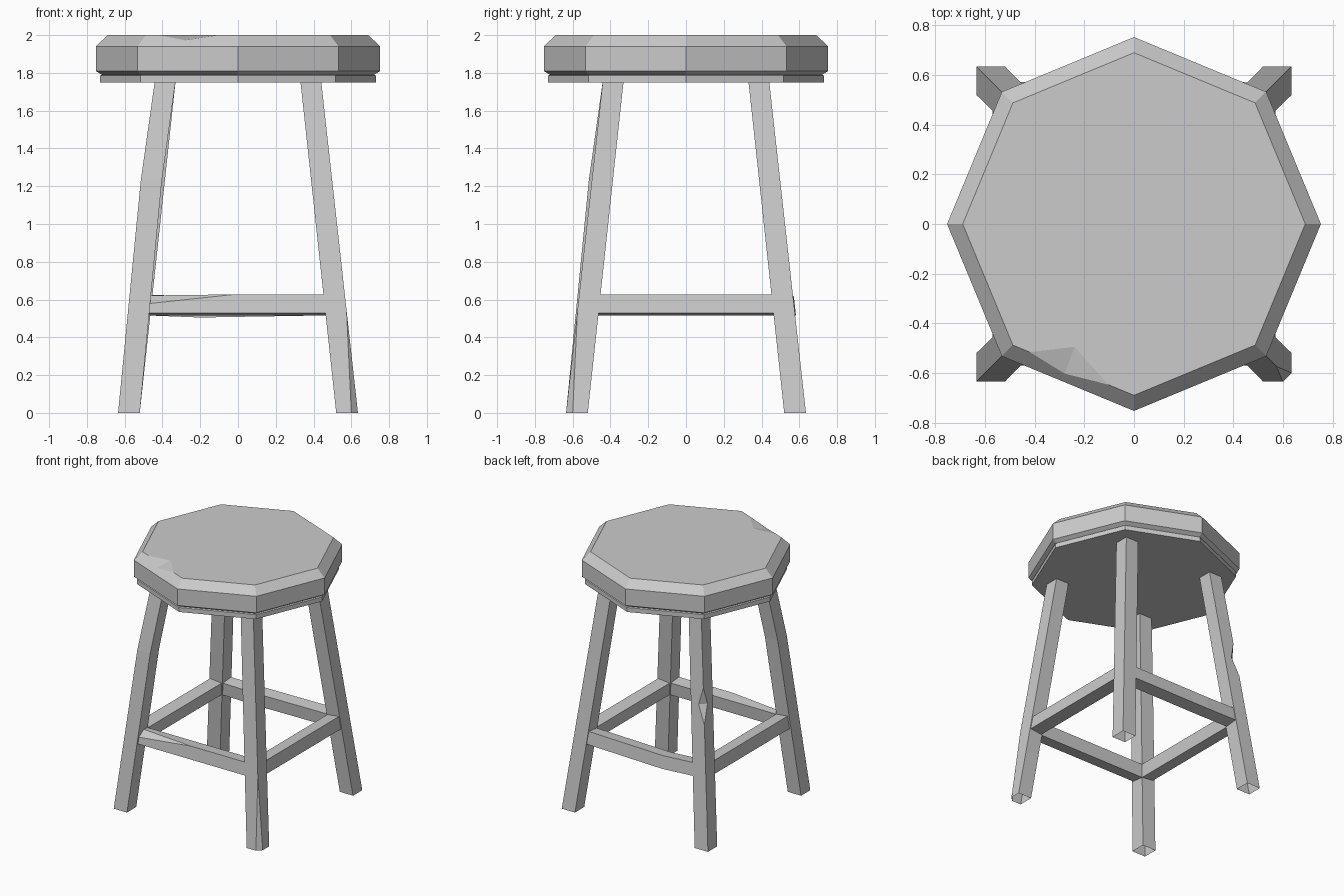
import bpy
import bmesh
from math import pi, sin, cos, radians
from mathutils import Vector, Matrix

cube = bpy.data.objects.get("Cube")
if cube:
    bpy.data.objects.remove(cube, do_unlink=True)

GREY = (0.6, 0.6, 0.6, 1.0)
grey = bpy.data.materials.new("plain_grey")
grey.use_nodes = True
grey.diffuse_color = GREY
for node in grey.node_tree.nodes:
    if node.type == 'BSDF_PRINCIPLED':
        node.inputs["Base Color"].default_value = GREY


def finish(bm, name):
    bmesh.ops.recalc_face_normals(bm, faces=bm.faces)
    mesh = bpy.data.meshes.new(name)
    bm.to_mesh(mesh)
    bm.free()
    mesh.materials.append(grey)
    obj = bpy.data.objects.new(name, mesh)
    bpy.context.collection.objects.link(obj)
    return obj


def slice_off(bm, point, normal):
    """Cut away everything on the normal side of a plane and cap the cut."""
    geom = bm.verts[:] + bm.edges[:] + bm.faces[:]
    cut = bmesh.ops.bisect_plane(bm, geom=geom, plane_co=point,
                                 plane_no=normal, clear_outer=True)
    edges = [e for e in cut["geom_cut"] if isinstance(e, bmesh.types.BMEdge)]
    bmesh.ops.contextual_create(bm, geom=edges)


def plane_of(a, b, c, outside):
    """Normal of the plane through three points, pointing to 'outside'."""
    a, b, c = Vector(a), Vector(b), Vector(c)
    n = (b - a).cross(c - a).normalized()
    return a, n if n.dot(Vector(outside) - a) > 0 else -n


# Seat: octagonal profile with a chip in the front rim
def build_seat():
    bm = bmesh.new()
    profile = [(0.73, 1.75), (0.73, 1.785), (0.72, 1.79),
               (0.753, 1.81), (0.753, 1.94), (0.69, 2.0)]
    rings = [[bm.verts.new((r * cos(i * pi / 4), r * sin(i * pi / 4), z))
              for i in range(8)] for r, z in profile]
    bm.faces.new(rings[0])
    chipped = 5
    for low, high in zip(rings, rings[1:]):
        for i in range(8):
            j = (i + 1) % 8
            if high is rings[-1] and i == chipped:
                continue
            bm.faces.new((low[i], low[j], high[j], high[i]))

    # Points along the rim, on the bevel and on the top
    low, top = rings[-2], rings[-1]
    a, b = top[chipped], top[chipped + 1]
    start = bm.verts.new(a.co.lerp(b.co, 0.14))
    end = bm.verts.new(a.co.lerp(b.co, 0.79))
    rim = a.co.lerp(b.co, 0.45)
    bevel = low[chipped].co.lerp(low[chipped + 1].co, 0.45)
    dip = bm.verts.new(rim.lerp(bevel, 0.45))
    inner = bm.verts.new((-0.24, -0.495, 2.0))
    bm.faces.new((low[chipped], low[chipped + 1], b, end, dip, start, a))
    bm.faces.new((start, dip, inner))
    bm.faces.new((dip, end, inner))
    bm.faces.new(top[:chipped + 1] + [start, inner, end] + top[chipped + 1:])
    finish(bm, "seat")


LEG_TOP = 1.76


def leg_span(z):
    """Inner and outer distance of a leg from the centre at height z."""
    t = z / LEG_TOP
    return 0.52 - 0.19 * t, 0.635 - 0.195 * t


def leg_ring(bm, sx, sy, z, push=0.0):
    near, far = (v + push for v in leg_span(z))
    return [bm.verts.new((sx * x, sy * y, z)) for x, y in
            ((far, far), (near, far), (near, near), (far, near))]


# Legs: splayed square posts with open feet
def build_leg(name, sx, sy, bend=False, notch=False, worn_foot=False):
    bm = bmesh.new()
    rings = [leg_ring(bm, sx, sy, 0)]
    if bend:
        rings.append(leg_ring(bm, sx, sy, 1.23, 0.016))
    rings.append(leg_ring(bm, sx, sy, LEG_TOP))
    bm.faces.new(rings[-1])

    for low, high in zip(rings, rings[1:]):
        if notch:
            # Shallow nick in the outer corner
            def corner(z, dx=0.0, dy=0.0):
                far = leg_span(z)[1]
                return bm.verts.new((sx * (far - dx), sy * (far - dy), z))
            p, q = corner(0.93), corner(1.2)
            m, n = corner(1.07, dx=0.045), corner(1.07, dy=0.045)
            bm.faces.new((low[0], p, m, q, high[0], high[1], low[1]))
            bm.faces.new((low[0], p, n, q, high[0], high[3], low[3]))
            bm.faces.new((p, m, n))
            bm.faces.new((q, m, n))
            sides = (1, 2)
        else:
            sides = range(4)
        for i in sides:
            j = (i + 1) % 4
            bm.faces.new((low[i], low[j], high[j], high[i]))

    if worn_foot:
        # Long chamfer running out up the outer corner
        far, peak = leg_span(0)[1], leg_span(0.55)[1]
        slice_off(bm, *plane_of((sx * (far - 0.035), sy * far, 0),
                                (sx * far, sy * (far - 0.035), 0),
                                (sx * peak, sy * peak, 0.55),
                                (sx * far, sy * far, 0)))
    finish(bm, name)


build_seat()
build_leg("front_left_leg", 1, -1, worn_foot=True)
build_leg("front_right_leg", -1, -1, bend=True)
build_leg("back_left_leg", 1, 1)
build_leg("back_right_leg", -1, 1, notch=True)


# Stretchers: rails tilted to match the splay of the legs
def build_stretcher(name, turn, worn=False, sag=False):
    bm = bmesh.new()
    tilt = Matrix.Rotation(radians(-6.2), 3, 'X')
    stations = [-0.5, 0.2, 0.5] if sag else [-0.5, 0.5]
    rings = []
    for x in stations:
        drop = Vector((0, -0.012, -0.012)) if abs(x) < 0.4 else Vector()
        rings.append([bm.verts.new(Vector((x, -0.515, 0.572)) + drop
                                   + tilt @ Vector((0, y, z)))
                      for y, z in ((-0.05, -0.05), (0.05, -0.05),
                                   (0.05, 0.05), (-0.05, 0.05))])
    for low, high in zip(rings, rings[1:]):
        for i in range(4):
            j = (i + 1) % 4
            bm.faces.new((low[i], low[j], high[j], high[i]))
    bm.faces.new(rings[0])
    bm.faces.new(rings[-1])
    if worn:
        # Sliver split off the upper outer edge at one end
        edge = rings[0][3].co.copy()
        slice_off(bm, *plane_of(edge + Vector((0, 0, -0.047)),
                                edge + Vector((0, 0.06, 0)),
                                edge + Vector((0.48, 0, 0)), edge))
    bmesh.ops.rotate(bm, verts=bm.verts, cent=(0, 0, 0),
                     matrix=Matrix.Rotation(turn, 3, 'Z'))
    finish(bm, name)


build_stretcher("front_stretcher", 0, worn=True)
build_stretcher("left_stretcher", pi / 2)
build_stretcher("back_stretcher", pi, sag=True)
build_stretcher("right_stretcher", -pi / 2)
